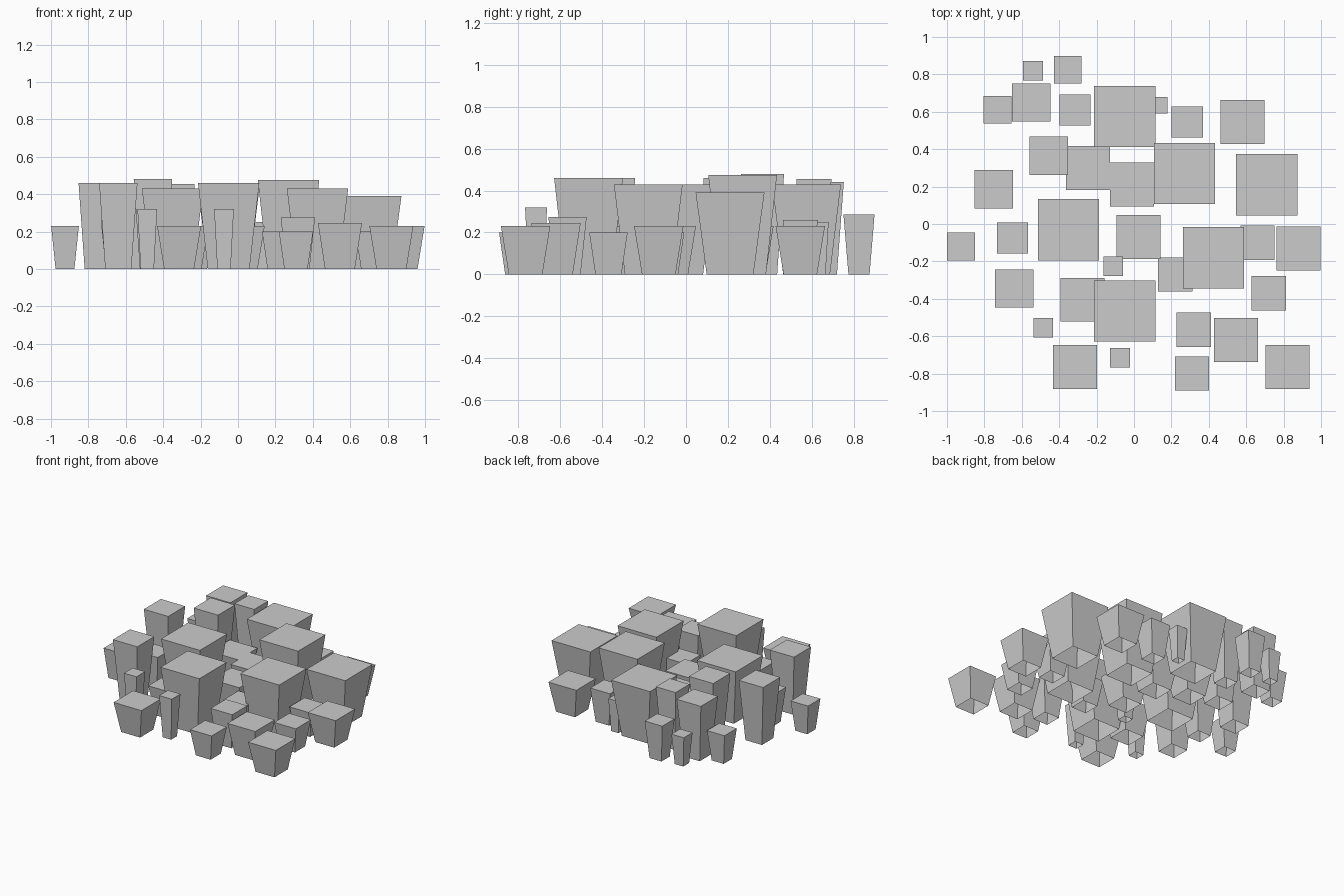
import bpy
import bmesh

cube = bpy.data.objects.get("Cube")
if cube:
    bpy.data.objects.remove(cube, do_unlink=True)

# Single stone colour
stone = bpy.data.materials.new("stone_grey")
stone.use_nodes = True
GREY = (0.6, 0.6, 0.6, 1)
stone.diffuse_color = GREY
stone.node_tree.nodes["Principled BSDF"].inputs["Base Color"].default_value = GREY

TAPER = 0.68  # base width as a share of the top width


def pillar(name, x, y, width, height):
    """Square block, narrower at the foot and open underneath."""
    bm = bmesh.new()
    bmesh.ops.create_cube(bm, size=1)
    for v in bm.verts:
        s = width * (1 if v.co.z > 0 else TAPER)
        v.co = (x + v.co.x * s, y + v.co.y * s, (v.co.z + 0.5) * height)
    bm.normal_update()
    foot = [f for f in bm.faces if f.normal.z < -0.9]
    bmesh.ops.delete(bm, geom=foot, context='FACES_ONLY')
    mesh = bpy.data.meshes.new(name)
    bm.to_mesh(mesh)
    bm.free()
    mesh.materials.append(stone)
    bpy.context.collection.objects.link(bpy.data.objects.new(name, mesh))


# Each family shares a top width; entries are x, y, height
families = {
    "great_pillar": (0.328, [
        (-.05, .575, .43), (.27, .27, .475), (.71, .21, .39),
        (-.35, -.03, .43), (.425, -.18, .43), (-.05, -.465, .46)]),
    "broad_block": (0.235, [
        (.58, .545, .23), (-.245, .3, .23), (-.01, .21, .23),
        (.025, -.07, .23), (.88, -.13, .23), (-.275, -.405, .23),
        (.545, -.62, .245), (-.315, -.765, .23), (.82, -.765, .23)]),
    "tall_pillar": (0.205, [
        (-.55, .65, .44), (-.455, .365, .48),
        (-.75, .185, .46), (-.64, -.345, .46)]),
    "medium_block": (0.183, [
        (.22, -.27, .2), (.66, -.1, .2), (.72, -.37, .2),
        (.32, -.565, .275), (.31, -.8, .2)]),
    "slim_pillar": (0.167, [
        (-.315, .61, .455), (.285, .545, .26), (-.65, -.075, .26)]),
    "small_block": (0.148, [
        (-.355, .825, .285), (-.73, .61, .23), (-.925, -.12, .23)]),
    "thin_post": (0.105, [
        (-.54, .82, .23), (-.11, -.225, .32),
        (-.485, -.555, .32), (-.075, -.715, .32)]),
    "thinnest_post": (0.09, [(.135, .635, .25)]),
}

for family, (width, spots) in families.items():
    for number, (x, y, height) in enumerate(spots, 1):
        pillar(f"{family}_{number}", x, y, width, height)
